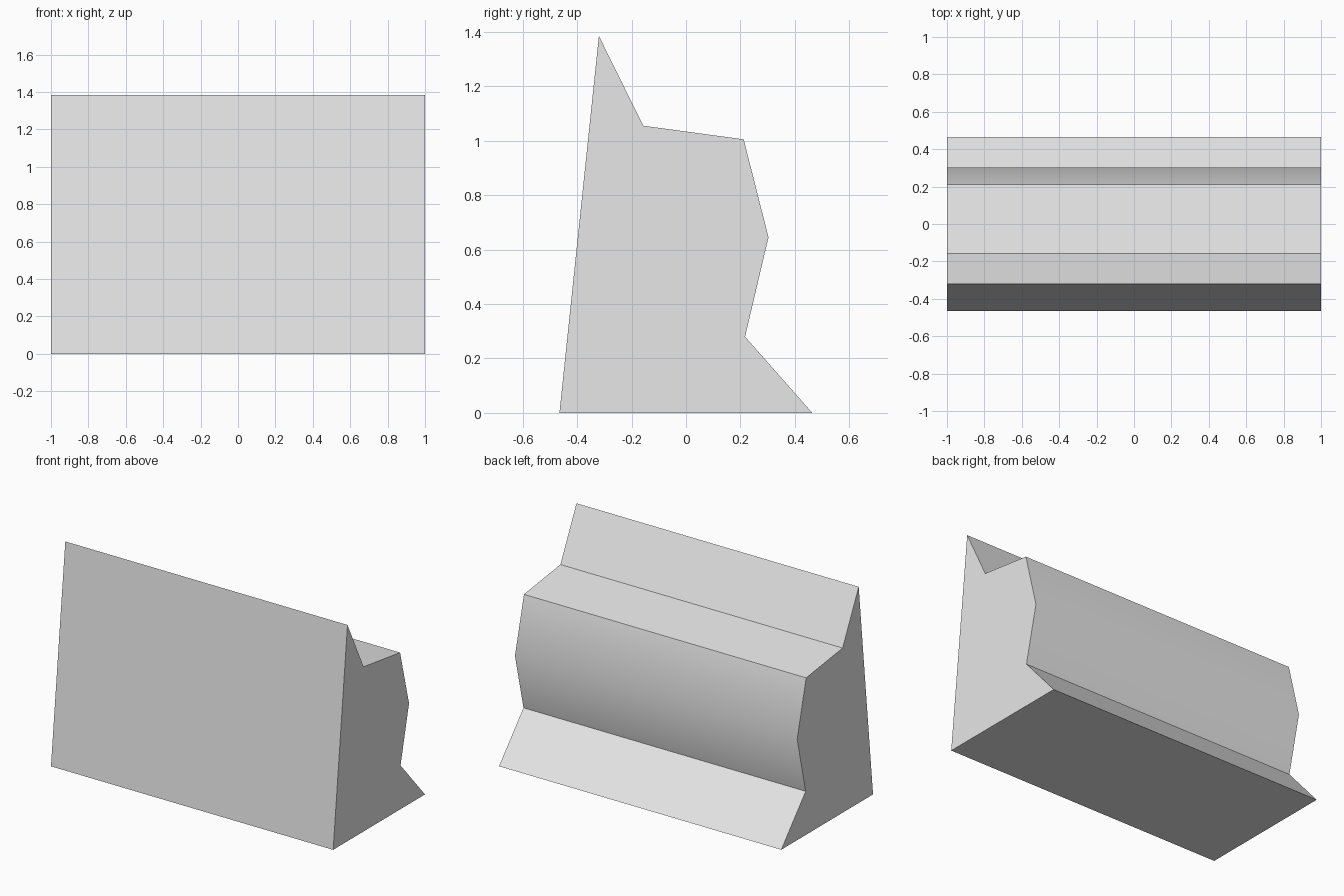
import bpy, bmesh, math

cube = bpy.data.objects.get("Cube")
if cube:
    bpy.data.objects.remove(cube, do_unlink=True)

# Plain grey material
grey = bpy.data.materials.new("light_grey")
grey.use_nodes = True
color = (0.8, 0.8, 0.8, 1)
grey.diffuse_color = color
grey.node_tree.nodes["Principled BSDF"].inputs["Base Color"].default_value = color

# Cross-section in (y, z): leaning front, peak, ledge, bulged back, sloped foot
profile = [(-0.465, 0), (-0.32, 1.385), (-0.157, 1.055), (0.212, 1.005),
           (0.303, 0.645), (0.217, 0.28), (0.464, 0)]

# Extrude the cross-section along x
bm = bmesh.new()
end = bm.faces.new([bm.verts.new((-1, y, z)) for y, z in profile])
out = bmesh.ops.extrude_face_region(bm, geom=[end], use_keep_orig=True)
new_verts = [v for v in out["geom"] if isinstance(v, bmesh.types.BMVert)]
bmesh.ops.translate(bm, verts=new_verts, vec=(2, 0, 0))
bmesh.ops.recalc_face_normals(bm, faces=bm.faces)

mesh = bpy.data.meshes.new("barrier_block")
bm.to_mesh(mesh)
bm.free()
mesh.materials.append(grey)
block = bpy.data.objects.new("barrier_block", mesh)
bpy.context.collection.objects.link(block)

# Only the shallow bulge on the back is smooth; other edges stay sharp
bpy.ops.object.select_all(action="DESELECT")
block.select_set(True)
bpy.context.view_layer.objects.active = block
bpy.ops.object.shade_smooth_by_angle(angle=math.radians(30))
